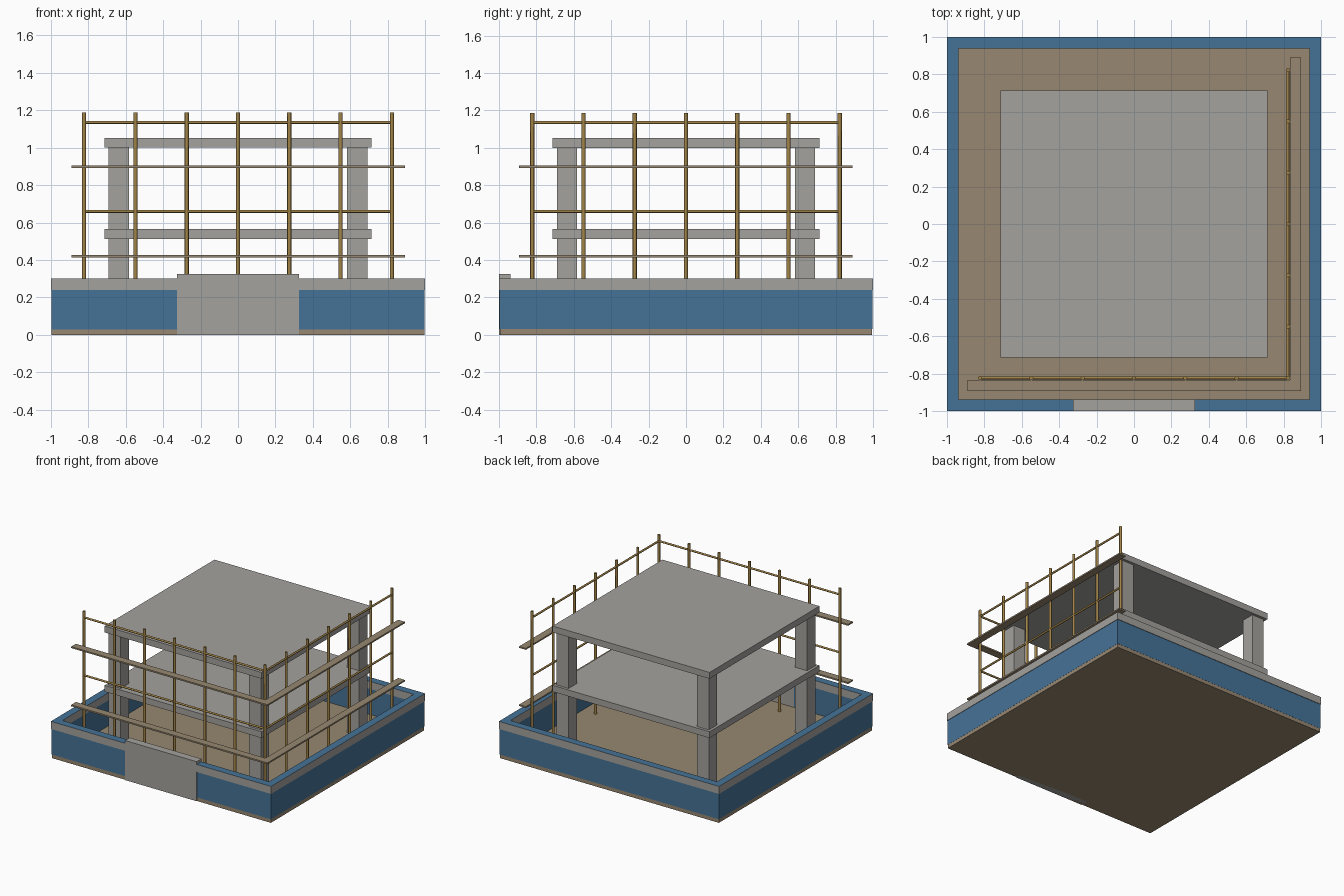
import bpy, bmesh, math
from mathutils import Vector

cube = bpy.data.objects.get("Cube")
if cube:
    bpy.data.objects.remove(cube, do_unlink=True)


def material(name, rgb):
    m = bpy.data.materials.new(name)
    m.use_nodes = True
    m.diffuse_color = (*rgb, 1)
    m.node_tree.nodes["Principled BSDF"].inputs["Base Color"].default_value = (*rgb, 1)
    return m


concrete = material("concrete grey", (0.37, 0.36, 0.34))
blue = material("hoarding blue", (0.06, 0.17, 0.31))
earth = material("earth brown", (0.31, 0.245, 0.165))
bamboo = material("pole ochre", (0.36, 0.23, 0.065))


def finish(name, bm, *mats):
    mesh = bpy.data.meshes.new(name)
    bm.to_mesh(mesh)
    bm.free()
    for m in mats:
        mesh.materials.append(m)
    ob = bpy.data.objects.new(name, mesh)
    bpy.context.collection.objects.link(ob)
    return ob


def box(name, lo, hi, mat, top_mat=None):
    """Box between two corners, optionally with its own colour on top."""
    bm = bmesh.new()
    bmesh.ops.create_cube(bm, size=1)
    lo, hi = Vector(lo), Vector(hi)
    for v in bm.verts:
        v.co = (lo + hi) / 2 + v.co * (hi - lo)
    bm.normal_update()
    if top_mat:
        for f in bm.faces:
            f.material_index = int(f.normal.z > 0.5)
    return finish(name, bm, mat, *([top_mat] if top_mat else []))


def rod(name, a, b, radius):
    a, b = Vector(a), Vector(b)
    bm = bmesh.new()
    bmesh.ops.create_cone(bm, cap_ends=True, segments=8, radius1=radius,
                          radius2=radius, depth=(b - a).length)
    turn = (b - a).to_track_quat('Z', 'Y')
    for v in bm.verts:
        v.co = (a + b) / 2 + turn @ v.co
    for f in bm.faces:
        f.smooth = len(f.verts) == 4
    for e in bm.edges:
        e.smooth = all(len(f.verts) == 4 for f in e.link_faces)
    return finish(name, bm, bamboo)


GROUND = 0.03
OUT, IN, GATE = 1.0, 0.938, 0.325

# Ground
box("ground", (-0.995, -0.995, 0), (0.995, 0.995, GROUND), earth)


# Hoarding panels with a concrete band around the top
def hoarding(side, x0, x1, y0, y1):
    box(side + "_panel", (max(x0, -0.996), max(y0, -0.996), GROUND),
        (min(x1, 0.996), min(y1, 0.996), 0.24), blue)
    box(side + "_band", (x0, y0, 0.24), (x1, y1, 0.302), concrete, blue)


hoarding("back", -OUT, OUT, IN, OUT)
hoarding("left", IN, OUT, -IN, IN)
hoarding("right", -OUT, -IN, -IN, IN)
hoarding("front_left", GATE, OUT, -OUT, -IN)
hoarding("front_right", -OUT, -GATE, -OUT, -IN)
box("gate", (-GATE, -OUT, 0), (GATE, -IN, 0.325), concrete)

# Concrete frame: four columns and two floor slabs
for sx, x in (("left", 0.637), ("right", -0.637)):
    for sy, y in (("front", -0.637), ("back", 0.637)):
        box(f"{sy}_{sx}_column", (x - 0.054, y - 0.054, GROUND),
            (x + 0.054, y + 0.054, 1.0), concrete)
for name, z in (("first_floor_slab", 0.513), ("roof_slab", 1.0)):
    box(name, (-0.713, -0.713, z), (0.713, 0.713, z + 0.052), concrete)

# Scaffold poles along the front and the left side, sharing one corner pole
S = 0.822
for i in range(7):
    t = -S + i * S / 3
    rod("front_pole", (t, -S, GROUND), (t, -S, 1.187), 0.011)
    if i:
        rod("left_pole", (S, t, GROUND), (S, t, 1.187), 0.011)

# Rails and walking planks
for z in (0.66, 1.135):
    rod("front_rail", (-S, -S, z), (S, -S, z), 0.008)
    rod("left_rail", (S, -S, z), (S, S, z), 0.008)
for z in (0.414, 0.892):
    box("front_plank", (-0.89, -0.893, z), (0.893, -0.832, z + 0.012), earth)
    box("left_plank", (0.832, -0.832, z), (0.893, 0.89, z + 0.012), earth)
